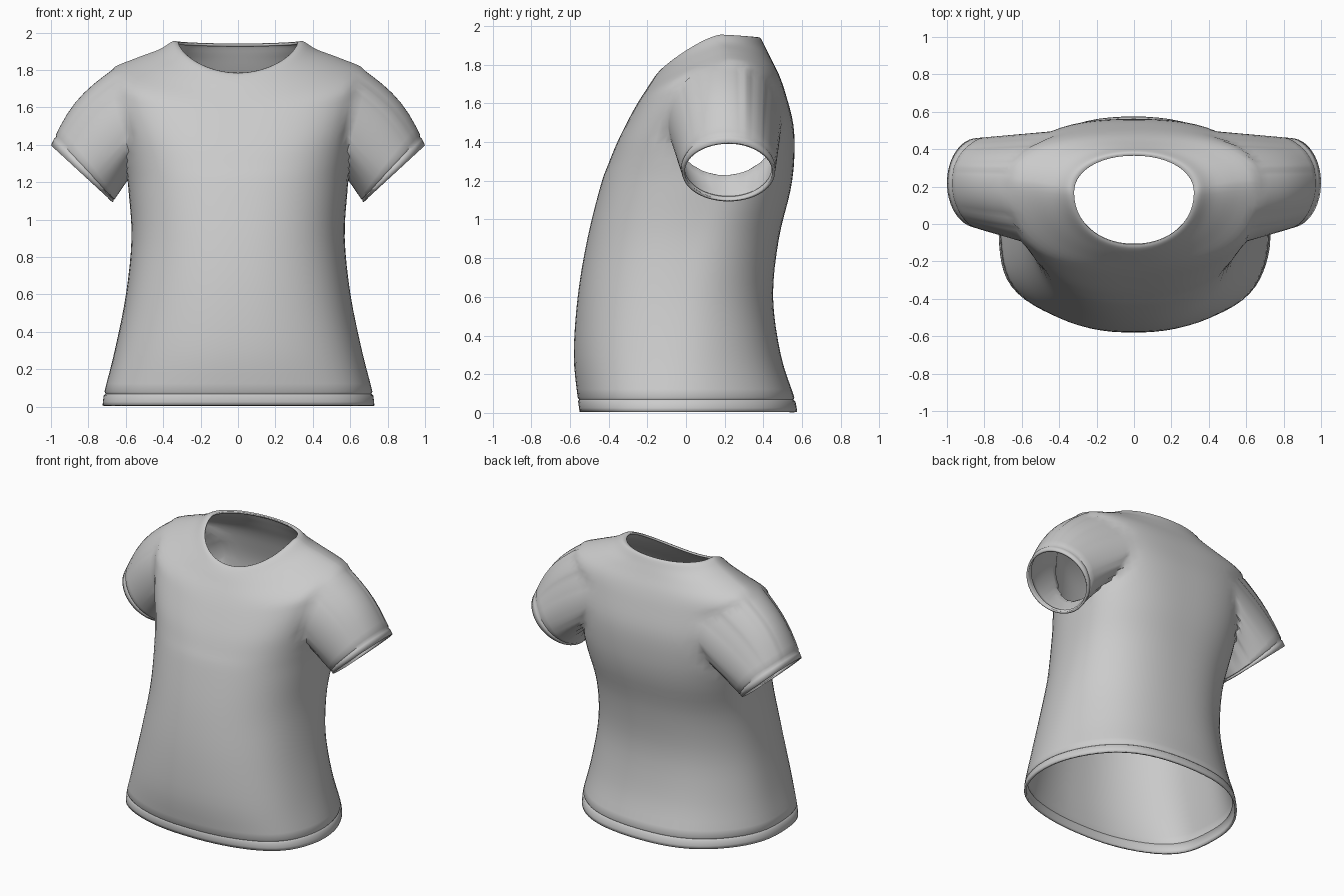
import bpy, bmesh, math
from mathutils import Vector

if "Cube" in bpy.data.objects:
    bpy.data.objects.remove(bpy.data.objects["Cube"])

N = 72
# Body cross-sections: half width, front y, back y, z front, z side, z back, centre y, squareness
KEYS = [
    (.725, -.55, .575, .005, .005, .005, -.10, 2.3),
    (.715, -.56, .56, .08, .08, .08, -.09, 2.3),
    (.66, -.58, .49, .30, .30, .30, -.06, 2.3),
    (.60, -.56, .45, .60, .60, .60, -.02, 2.3),
    (.57, -.51, .48, .90, .90, .90, .06, 2.35),
    (.585, -.44, .54, 1.18, 1.15, 1.15, .14, 2.5),
    (.605, -.40, .56, 1.29, 1.32, 1.32, .18, 2.6),
    (.64, -.355, .555, 1.40, 1.52, 1.49, .20, 2.6),
    (.68, -.29, .515, 1.53, 1.70, 1.65, .21, 2.5),
    (.68, -.245, .48, 1.61, 1.80, 1.75, .22, 2.4),
    (.54, -.20, .44, 1.68, 1.865, 1.83, .21, 2.2),
    (.42, -.16, .41, 1.74, 1.91, 1.89, .19, 2.1),
    (.35, -.13, .385, 1.775, 1.953, 1.938, .18, 2.1),
    (.32, -.11, .365, 1.785, 1.95, 1.938, .17, 2.1),
]


def section(u):
    """Smoothly interpolated body section at parameter u."""
    i = min(int(u), len(KEYS) - 2)
    t = u - i
    k = [KEYS[min(max(i + d, 0), len(KEYS) - 1)] for d in (-1, 0, 1, 2)]
    return [.5 * (2 * b + (c - a) * t + (2 * a - 5 * b + 4 * c - d) * t * t
                  + (3 * b - a - 3 * c + d) * t ** 3) for a, b, c, d in zip(*k)]


def ring(bm, u, scale):
    a, yf, yb, zf, zs, zb, yc, n = section(u)
    verts = []
    for j in range(N):
        th = 2 * math.pi * j / N
        c, s = math.cos(th), math.sin(th)
        r = scale * (abs(c) ** n + abs(s) ** n) ** (-1 / n)
        # soft drape folds fading out towards the chest
        r *= 1 + .008 * max(0, 1 - zs / 1.2) * math.sin(7 * th + .6) * abs(c)
        half, ze = (yb - yc, zb) if s > 0 else (yc - yf, zf)
        verts.append(bm.verts.new((a * c * r, yc + half * s * r,
                                   zs + (ze - zs) * abs(s) ** 1.4)))
    return verts


def skin(bm, low, high):
    n = len(low)
    for j in range(n):
        bm.faces.new((low[j], low[(j + 1) % n], high[(j + 1) % n], high[j]))


# Torso from hem to neckline, with a stitched groove above the hem
bm = bmesh.new()
us = [0, .45, .84, .92, 1] + [1 + i / 4 for i in range(1, 4 * (len(KEYS) - 2) + 1)]
rings = [ring(bm, u, .988 if u == .92 else 1) for u in us]
for low, high in zip(rings, rings[1:]):
    skin(bm, low, high)

# Armholes
AY, AZ, RY, RZ = .20, 1.505, .295, .29
hole = []
for f in bm.faces:
    c = f.calc_center_median()
    if abs(c.x) > .4 and ((c.y - AY) / RY) ** 2 + ((c.z - AZ) / RZ) ** 2 < 1:
        hole.append(f)
bmesh.ops.delete(bm, geom=hole, context='FACES')


def armhole_loop(side):
    edges = {e for e in bm.edges if e.is_boundary and
             all(v.co.x * side > .4 and 1.0 < v.co.z < 1.9 for v in e.verts)}
    e = next(iter(edges))
    first, v = e.verts
    loop = [first]
    while v != first:
        loop.append(v)
        e = next(x for x in v.link_edges if x in edges and x != e)
        v = e.other_vert(v)
    return loop


# Sleeves grown from each armhole to an angled oval cuff
for side in (1, -1):
    loop = armhole_loop(side)
    n = len(loop)
    phi = [math.atan2((v.co.z - AZ) / RZ, (v.co.y - AY) / RY) for v in loop]
    for _ in range(3):
        phi = [math.atan2(sum(math.sin(phi[(i + d) % n]) for d in (-1, 0, 1)),
                          sum(math.cos(phi[(i + d) % n]) for d in (-1, 0, 1)))
               for i in range(n)]
    for v, p in zip(loop, phi):
        v.co.y, v.co.z = AY + RY * math.cos(p), AZ + RZ * math.sin(p)
    start = [v.co.copy() for v in loop]
    prev = loop
    for t in (.1, .22, .36, .5, .65, .8, .88, .905, .93, 1):
        new = []
        for s, p in zip(start, phi):
            sp, cp = math.sin(p), math.cos(p)
            mid = Vector((side * .835, .22, 1.245))
            shrink = .975 if t == .905 else 1
            cuff = mid + Vector((side * .165 * sp, .24 * cp, .152 * sp))
            co = s.lerp(cuff, t)
            core = Vector((side * .65, AY, AZ)).lerp(mid, t)
            co = core + (co - core) * shrink
            bulge = .03 * math.sin(math.pi * t) * max(sp, 0)
            new.append(bm.verts.new(co + Vector((side * bulge, 0, bulge))))
        skin(bm, prev, new)
        prev = new

# Consistent outward normals
bmesh.ops.recalc_face_normals(bm, faces=bm.faces)
bm.faces.ensure_lookup_table()
front = min(bm.faces, key=lambda f: f.calc_center_median().y)
if front.normal.y > 0:
    bmesh.ops.reverse_faces(bm, faces=bm.faces)

mesh = bpy.data.meshes.new("shirt")
bm.to_mesh(mesh)
bm.free()
shirt = bpy.data.objects.new("shirt", mesh)
bpy.context.collection.objects.link(shirt)

# Cloth thickness
solid = shirt.modifiers.new("cloth_thickness", 'SOLIDIFY')
solid.thickness = .014
solid.offset = -1

bpy.context.view_layer.objects.active = shirt
shirt.select_set(True)
bpy.ops.object.shade_smooth_by_angle(angle=math.radians(50))
